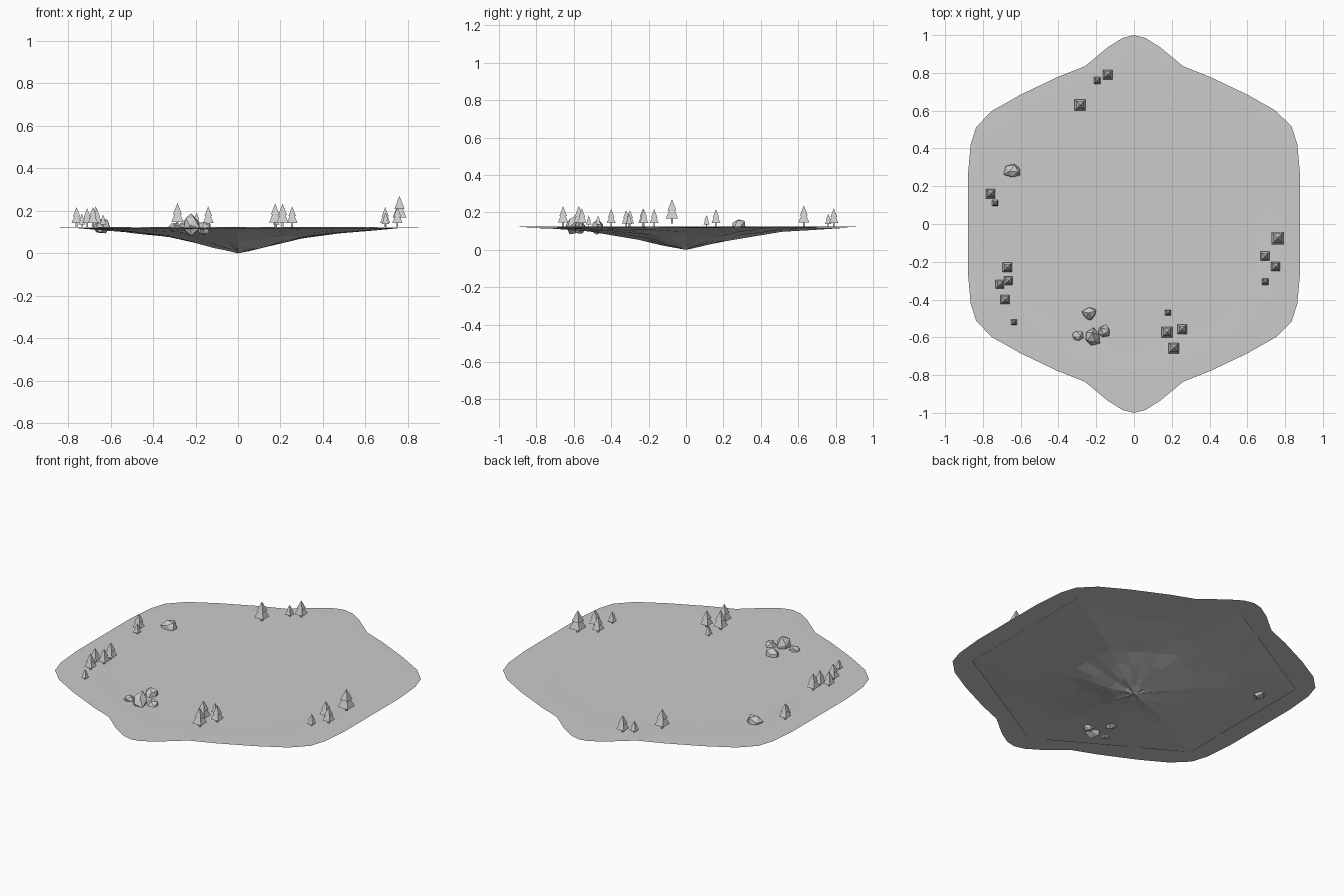
import bpy, bmesh, math, random
from mathutils import Vector, Matrix

if "Cube" in bpy.data.objects:
    bpy.data.objects.remove(bpy.data.objects["Cube"])

random.seed(4)
TOP = 0.122


def finish(name, bm, smooth=False):
    bmesh.ops.recalc_face_normals(bm, faces=bm.faces)
    me = bpy.data.meshes.new(name)
    bm.to_mesh(me)
    bm.free()
    if smooth:
        for p in me.polygons:
            p.use_smooth = True
    ob = bpy.data.objects.new(name, me)
    bpy.context.collection.objects.link(ob)
    return ob


def bridge(bm, a, b):
    n = len(a)
    for i in range(n):
        j = (i + 1) % n
        bm.faces.new((a[i], a[j], b[j], b[i]))


# Shore outline: one quadrant, mirrored to the other three
quad = [(0.88, 0), (0.88, .25), (.865, .42), (.835, .515), (.75, .6), (.6, .685),
        (.4, .78), (.26, .835), (.2, .885), (.14, .935), (.06, .985), (0, 1)]
half = quad + [(-x, y) for x, y in quad[-2::-1]]
outline = half + [(x, -y) for x, y in half[-2:0:-1]]

# Land ring, gently uneven, running down to the lake edge
bm = bmesh.new()
outer = [bm.verts.new((x, y, TOP)) for x, y in outline]
rings = [outer]
for d, z in ((0.12, 0.124), (0.27, 0.120)):
    ring = []
    for x, y in outline:
        r = math.hypot(x, y)
        k = (min(r, 0.92) - d + random.uniform(-.02, .02)) / r
        ring.append(bm.verts.new((x * k, y * k, z + random.uniform(-.001, .001))))
    bridge(bm, rings[-1], ring)
    rings.append(ring)
finish("shore_land", bm, True)

# Flat lake surface, tucked just under the land
bm = bmesh.new()
bm.faces.new([bm.verts.new((x * .85, y * .85, 0.1205)) for x, y in outline])
finish("lake_water", bm)

# Lake bed: hexagonal bowl falling to a point
bm = bmesh.new()
SEG = 24


def hex_point(i):
    a = 2 * math.pi * i / SEG
    s = (a % (math.pi / 3)) - math.pi / 6
    r = 0.88 * math.cos(math.pi / 6) / math.cos(s)
    a += math.pi / 6
    return r * math.cos(a), r * math.sin(a)


profile = [(1, .119), (.8, .108), (.6, .094), (.42, .075), (.28, .052), (.15, .027), (.07, .013)]
prev = None
for t, z in profile:
    ring = []
    for i in range(SEG):
        x, y = hex_point(i)
        j = 0 if t == 1 else 1
        k = t * (1 + j * random.uniform(-.05, .05))
        dz = j * random.uniform(-.003, .005)
        ring.append(bm.verts.new((x * k, y * k, z + dz)))
    if prev:
        bridge(bm, prev, ring)
    prev = ring
tip = bm.verts.new((0, 0, 0))
for i in range(SEG):
    bm.faces.new((prev[i], prev[(i + 1) % SEG], tip))
finish("lake_bed", bm)


# Pines: square trunk and two stacked square pyramids
def pine(x, y, w, base=0.124):
    bm = bmesh.new()
    h = w * 1.95
    tiers = [(.09, .08, 0, .24), (.5, .12, .2, .66), (.36, 0, .52, 1)]
    for r1, r2, z1, z2 in tiers:
        m = (Matrix.Translation((x, y, base + h * (z1 + z2) / 2))
             @ Matrix.Rotation(math.pi / 4, 4, 'Z'))
        q = w * math.sqrt(2)
        bmesh.ops.create_cone(bm, cap_ends=True, segments=4, radius1=r1 * q,
                              radius2=r2 * q, depth=h * (z2 - z1), matrix=m)
    bmesh.ops.remove_doubles(bm, verts=bm.verts, dist=1e-6)
    finish("pine_tree", bm)


for x, y, w in [(-.14, .79, .05), (-.195, .76, .035), (-.285, .63, .058),
                (-.76, .16, .048), (-.735, .11, .032), (-.67, -.23, .05),
                (-.71, -.32, .045), (-.665, -.30, .045), (-.683, -.40, .048),
                (-.635, -.52, .03), (.693, -.17, .048), (.75, -.225, .048),
                (.695, -.305, .035), (.18, -.47, .03), (.175, -.573, .057),
                (.255, -.557, .05), (.21, -.657, .056)]:
    pine(x, y, w)
pine(.76, -.075, .066, .142)

# Boulders: jagged low icospheres sunk through the shore
for x, y, sx, sy, z1, z2 in [(-.64, .28, .1, .08, .082, .172), (-.235, -.475, .078, .075, .082, .165),
                             (-.30, -.59, .065, .065, .1, .148), (-.22, -.60, .09, .1, .078, .187),
                             (-.16, -.57, .08, .07, .08, .153)]:
    bm = bmesh.new()
    bmesh.ops.create_icosphere(bm, subdivisions=1, radius=1)
    turn = Matrix.Rotation(random.uniform(0, 3), 3, 'Z') @ Matrix.Rotation(random.uniform(0, 3), 3, 'X')
    for v in bm.verts:
        p = turn @ v.co * random.uniform(.8, 1.15)
        v.co = Vector((x + p.x * sx / 2, y + p.y * sy / 2, (z1 + z2) / 2 + p.z * (z2 - z1) / 2))
    finish("boulder", bm)
